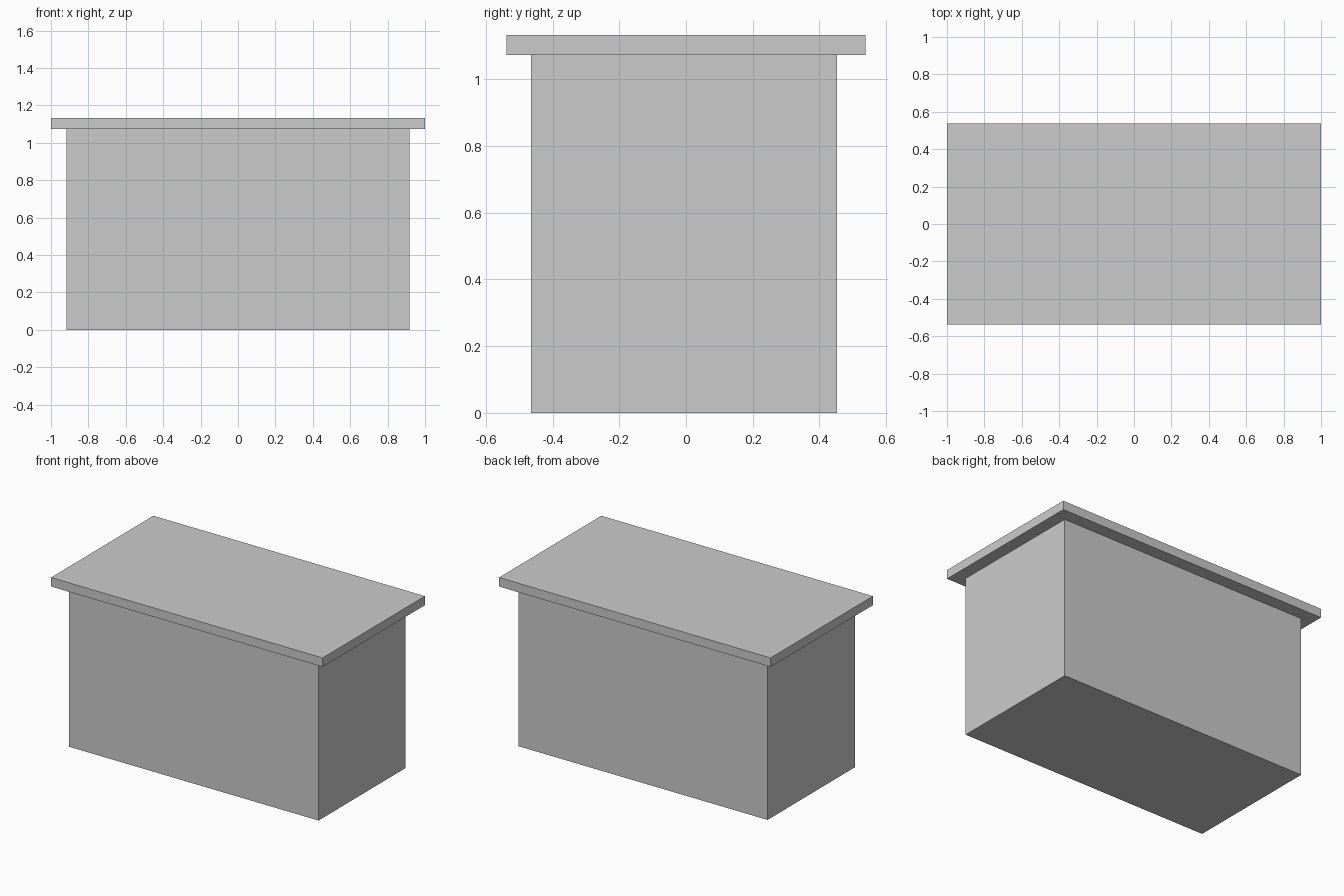
import bpy

if "Cube" in bpy.data.objects:
    bpy.data.objects.remove(bpy.data.objects["Cube"])


def box(name, low, high):
    """Axis-aligned box between two corners."""
    centre = [(a + b) / 2 for a, b in zip(low, high)]
    size = [b - a for a, b in zip(low, high)]
    bpy.ops.mesh.primitive_cube_add(size=1, location=centre)
    obj = bpy.context.object
    obj.name = name
    obj.scale = size
    bpy.ops.object.transform_apply(location=False, rotation=False, scale=True)
    return obj


# Main body, set very slightly towards the front
box("counter_body", (-0.918, -0.464, 0), (0.918, 0.453, 1.073))

# Overhanging top slab
box("counter_top", (-1, -0.538, 1.073), (1, 0.538, 1.133))
